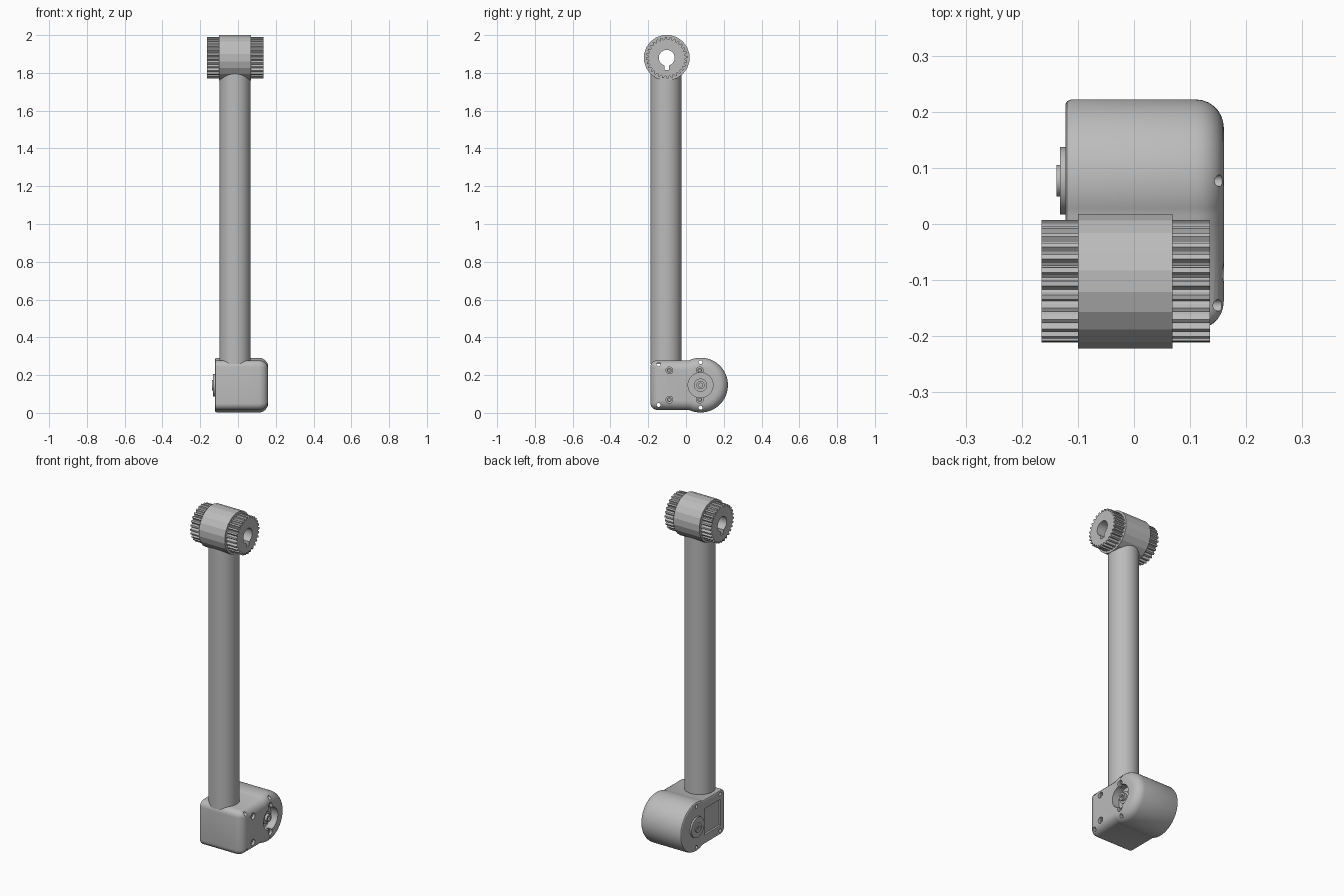
import bpy, bmesh
from math import pi, sin, cos, asin, radians
from mathutils import Matrix

if "Cube" in bpy.data.objects:
    bpy.data.objects.remove(bpy.data.objects["Cube"], do_unlink=True)

grey = bpy.data.materials.new("Plain grey")
grey.use_nodes = True
colour = (0.5, 0.5, 0.5, 1)
grey.diffuse_color = colour
grey.node_tree.nodes["Principled BSDF"].inputs["Base Color"].default_value = colour


def finish(name, bm):
    bmesh.ops.recalc_face_normals(bm, faces=bm.faces)
    me = bpy.data.meshes.new(name)
    bm.to_mesh(me)
    bm.free()
    me.materials.append(grey)
    ob = bpy.data.objects.new(name, me)
    bpy.context.collection.objects.link(ob)
    return ob


def select(ob):
    bpy.ops.object.select_all(action='DESELECT')
    ob.select_set(True)
    bpy.context.view_layer.objects.active = ob


def smooth(ob, angle=30):
    select(ob)
    bpy.ops.object.shade_smooth_by_angle(angle=radians(angle))


def loft(name, rings):
    """Skin a list of (x, [(y, z), ...]) rings and cap both ends."""
    bm = bmesh.new()
    loops = [[bm.verts.new((x, y, z)) for y, z in pts] for x, pts in rings]
    n = len(loops[0])
    for a, b in zip(loops, loops[1:]):
        for i in range(n):
            j = (i + 1) % n
            bm.faces.new((a[i], a[j], b[j], b[i]))
    bm.faces.new(loops[0])
    bm.faces.new(loops[-1])
    return finish(name, bm)


def circle(y, z, r, n=32):
    return [(y + r * cos(2 * pi * (i + .5) / n), z + r * sin(2 * pi * (i + .5) / n))
            for i in range(n)]


def rod(name, x0, x1, y, z, r, n=32):
    return loft(name, [(x0, circle(y, z, r, n)), (x1, circle(y, z, r, n))])


def block(name, x0, x1, y0, y1, z0, z1):
    pts = [(y0, z0), (y1, z0), (y1, z1), (y0, z1)]
    return loft(name, [(x0, pts), (x1, pts)])


def cut(ob, cutters):
    for c in cutters:
        c.hide_render = True
        mod = ob.modifiers.new("cut", 'BOOLEAN')
        mod.operation = 'DIFFERENCE'
        mod.solver = 'EXACT'
        mod.object = c
        select(ob)
        bpy.ops.object.modifier_apply(modifier=mod.name)
        bpy.data.objects.remove(c, do_unlink=True)


# Gearbox housing: a square block merged with a round end
CY, CZ = 0.077, 0.147


def outline(inset):
    r, h, front = 0.145 - inset, 0.131 - inset, -0.188 + inset
    a = pi - asin(h / r)
    pts = [(CY + r * cos(-a + 2 * a * i / 40), CZ + r * sin(-a + 2 * a * i / 40))
           for i in range(41)]
    c = max(0.035 - inset, 0.004)
    for side, start in ((1, pi / 2), (-1, pi)):
        for i in range(7):
            t = start + pi / 2 * i / 6
            pts.append((front + c + c * cos(t), CZ + side * (h - c) + c * sin(t)))
    return pts


F = 0.05
rings = [(-0.122, outline(0.008)), (-0.119, outline(0.003)), (-0.112, outline(0))]
rings += [(0.16 - F + F * sin(t), outline(F * (1 - cos(t))))
          for t in [pi / 2 * i / 7 for i in range(8)]]
housing = loft("gearbox_housing", rings)

corner_holes = [(-0.145, 0.257), (-0.145, 0.042), (CY, 0.268), (CY, 0.027)]
face_screws = [(y, z) for y in (-0.088, CY - 0.004) for z in (0.225, 0.07)]
cutters = [rod("bore_cutter", 0.115, 0.2, CY, CZ, 0.066, 48),
           block("recess_cutter", -0.2, -0.11, -0.15, 0.0, 0.07, 0.225)]
for y, z in corner_holes:
    cutters.append(rod("hole_cutter", -0.2, 0.2, y, z, 0.0105, 16))
for y, z in face_screws:
    cutters.append(rod("screw_cutter", 0.13, 0.2, y, z, 0.018, 20))
cut(housing, cutters)
smooth(housing)

# Screws in the housing face, each with a hexagonal socket
for y, z in face_screws:
    screw = rod("face_screw", 0.125, 0.148, y, z, 0.013, 20)
    cut(screw, [rod("socket_cutter", 0.14, 0.2, y, z, 0.007, 6)])
    smooth(screw)

# Output shaft inside the bore, and bearing cap on the opposite face
for name, x0, x1, r, n in (("shaft_collar", 0.11, 0.135, 0.035, 32),
                           ("shaft_end", 0.11, 0.15, 0.022, 24),
                           ("bearing_cap", -0.132, -0.11, 0.06, 40),
                           ("bearing_boss", -0.138, -0.11, 0.028, 32)):
    part = rod(name, x0, x1, CY, CZ, r, n)
    if name in ("shaft_end", "bearing_boss"):
        side = 1 if x1 > 0 else -1
        cut(part, [rod("socket_cutter", side * 0.125, side * 0.2, CY, CZ, 0.012, 6)])
    smooth(part)

# Upright tube
bm = bmesh.new()
bmesh.ops.create_cone(bm, cap_ends=True, segments=48, radius1=0.083, radius2=0.083,
                      depth=1.54, matrix=Matrix.Translation((-0.016, -0.106, 1.03)))
smooth(finish("upright_tube", bm))

# Top hub with a keyed bore, and a toothed pulley on each end
HY, HZ = -0.102, 1.88


def keyed_bore():
    return [rod("bore_cutter", -0.3, 0.3, HY, HZ, 0.042),
            block("key_cutter", -0.3, 0.3, HY - 0.013, HY + 0.013, HZ - 0.064, HZ)]


hub = rod("top_hub", -0.1, 0.069, HY, HZ, 0.1215, 20)
cut(hub, keyed_bore())
smooth(hub, 10)

TEETH = 28
teeth = []
for k in range(TEETH):
    for step, r in ((0, 0.109), (0.36, 0.109), (0.5, 0.099), (0.68, 0.095), (0.86, 0.099)):
        t = 2 * pi * (k + step) / TEETH
        teeth.append((HY + r * cos(t), HZ + r * sin(t)))
for name, x0, x1 in (("left_pulley", 0.068, 0.135), ("right_pulley", -0.165, -0.099)):
    pulley = loft(name, [(x0, teeth), (x1, teeth)])
    cut(pulley, keyed_bore())
    smooth(pulley, 20)
